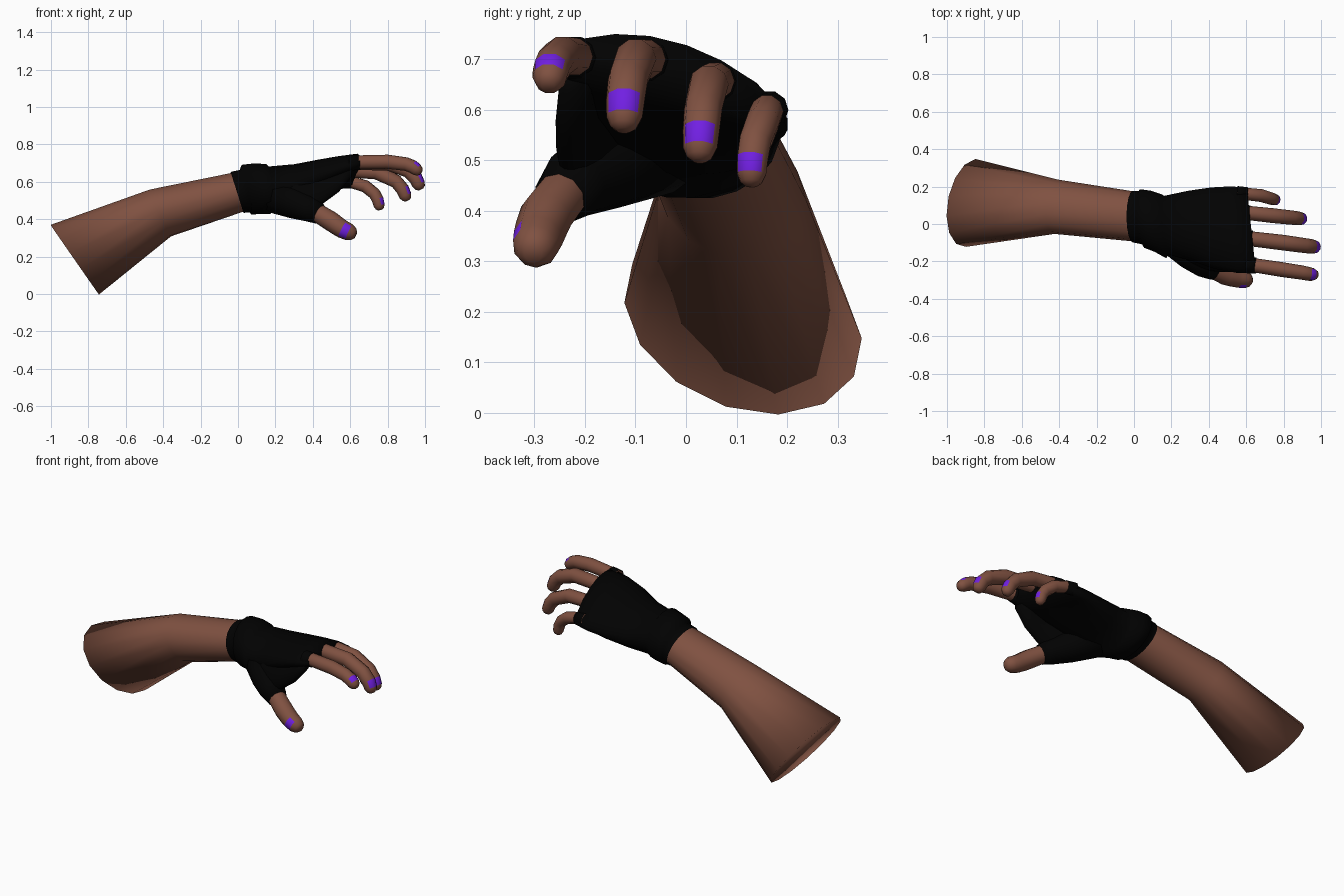
import bpy, bmesh, math
from mathutils import Vector as V


def material(name, rgb):
    m = bpy.data.materials.new(name)
    m.diffuse_color = (*rgb, 1)
    return m


SKIN = material("brown skin", (0.215, 0.083, 0.053))
GLOVE = material("black glove", (0.0005, 0.0005, 0.0005))
NAIL = material("purple nail", (0.165, 0.014, 0.76))


def ring(c, u, v, n, arch=0.0):
    """Ellipse around c; side 0 is centred on +v. Arch lowers the two ends of u."""
    c, u, v = V(c), V(u), V(v)
    pts = []
    for i in range(n):
        a = 2 * math.pi * (i + 0.5) / n
        s = math.sin(a)
        pts.append(c + u * s + v * math.cos(a) - V((0, 0, arch * s * s)))
    return pts


def loft(name, rings, mats, pick=None, cap_start=False, cap_end=True):
    """Skin a row of rings; pick(segment, side) returns a material index."""
    bm = bmesh.new()
    rows = [[bm.verts.new(p) for p in r] for r in rings]
    n = len(rows[0])
    for s in range(len(rows) - 1):
        for i in range(n):
            j = (i + 1) % n
            f = bm.faces.new((rows[s][i], rows[s][j], rows[s + 1][j], rows[s + 1][i]))
            # side 0 lies between the last and first vertex
            f.material_index = pick(s, (i + 1) % n) if pick else 0
    if cap_start:
        bm.faces.new(rows[0])
    if cap_end:
        bm.faces.new(rows[-1])
    bmesh.ops.recalc_face_normals(bm, faces=bm.faces)
    for f in bm.faces:
        f.smooth = True
    me = bpy.data.meshes.new(name)
    bm.to_mesh(me)
    bm.free()
    for m in mats:
        me.materials.append(m)
    ob = bpy.data.objects.new(name, me)
    bpy.context.collection.objects.link(ob)
    return ob


def tube_rings(path, radii, up, n):
    """Round rings following a path, with side 0 facing the up hint."""
    out = []
    for i, p in enumerate(path):
        t = (path[min(i + 1, len(path) - 1)] - path[max(i - 1, 0)]).normalized()
        side = t.cross(V(up)).normalized()
        out.append(ring(p, side * radii[i], side.cross(t) * radii[i], n))
    return out


# Forearm: flared tube with few segments, capped at the elbow end
loft("forearm", [
    ring((-0.873, 0.113, 0.183), (0.025, 0.235, -0.035), (-0.127, -0.018, 0.183), 14),
    ring((-0.415, 0.092, 0.433), (0.01, 0.145, -0.01), (-0.056, -0.005, 0.126), 14),
    ring((-0.005, 0.041, 0.543), (0, 0.134, 0), (-0.033, 0, 0.106), 14),
    ring((0.06, 0.03, 0.555), (0, 0.125, 0), (-0.02, 0, 0.1), 14),
], [SKIN], cap_start=True, cap_end=False)

# Glove: x, y, z, half width, half thickness, lean, tilt, arch, skew
glove = [
    (-0.005, 0.04, 0.543, 0.139, 0.111, -0.035, 0, 0, 0),
    (0.04, 0.033, 0.550, 0.144, 0.114, -0.03, 0, 0, -0.01),
    (0.046, 0.029, 0.558, 0.158, 0.134, -0.025, 0, 0, -0.012),
    (0.10, 0.015, 0.562, 0.165, 0.137, -0.02, 0, 0, -0.012),
    (0.16, -0.012, 0.561, 0.172, 0.136, -0.01, 0, 0, -0.012),
    (0.172, -0.006, 0.562, 0.158, 0.121, -0.01, 0, 0, -0.012),
    (0.30, -0.01, 0.583, 0.190, 0.110, 0, -0.015, 0.01, -0.01),
    (0.42, -0.022, 0.623, 0.220, 0.090, 0, -0.035, 0.025, -0.01),
    (0.53, -0.03, 0.660, 0.234, 0.070, 0, -0.05, 0.04, -0.018),
    (0.628, -0.035, 0.685, 0.233, 0.054, 0, -0.058, 0.045, -0.025),
]
loft("glove_palm", [ring((x, y, z), (k, w, ti), (le, 0, t), 20, ar)
                    for x, y, z, w, t, le, ti, ar, k in glove], [GLOVE], cap_start=False)

# Glove thumb mound
mound = [(0.2, -0.06, 0.53), (0.31, -0.165, 0.485), (0.38, -0.22, 0.455), (0.43, -0.245, 0.43)]
loft("glove_thumb_mound", tube_rings([V(p) for p in mound], [0.1, 0.085, 0.07, 0.057],
                                     (0, 0, 1), 14), [GLOVE], cap_start=True)

# Web sheet between thumb and index finger: x, y, z, half thickness, half height
web = [(0.2, -0.07, 0.555, 0.085, 0.105), (0.3, -0.145, 0.54, 0.065, 0.115),
       (0.38, -0.19, 0.535, 0.05, 0.10), (0.46, -0.215, 0.56, 0.038, 0.075),
       (0.54, -0.22, 0.605, 0.035, 0.06), (0.61, -0.22, 0.66, 0.03, 0.03)]
loft("glove_thumb_web", [ring((x, y, z), (0, w, 0), (0, 0.25 * h, h), 14)
                         for x, y, z, w, h in web], [GLOVE], cap_start=True)


def finger(name, pts, r, up=(0, 0, 1)):
    """Glove sleeve, bare finger with rounded tip and a nail on its outer side."""
    p = [V(q) for q in pts]
    t = (p[-1] - p[-2]).normalized()
    loft(name + "_sleeve", tube_rings(p[:2], [r * 1.15, r * 1.1], up, 10), [GLOVE])
    path = p + [p[-1] + t * r * 0.5, p[-1] + t * r * 0.75]
    radii = [r * k for k in (1, 1, 1.04, 1, 0.97, 0.9, 0.68, 0.35)]
    loft(name, tube_rings(path, radii, up, 10), [SKIN, NAIL],
         lambda s, i: 1 if s == 4 and i in (9, 0, 1) else 0)


finger("index_finger", [(0.6, -0.215, 0.70), (0.65, -0.222, 0.705), (0.80, -0.245, 0.707),
                        (0.90, -0.260, 0.694), (0.935, -0.267, 0.68),
                        (0.956, -0.27, 0.664)], 0.038)
finger("middle_finger", [(0.58, -0.075, 0.695), (0.632, -0.08, 0.70), (0.80, -0.10, 0.70),
                         (0.91, -0.115, 0.66), (0.95, -0.12, 0.62),
                         (0.966, -0.122, 0.586)], 0.04)
finger("ring_finger", [(0.57, 0.06, 0.65), (0.62, 0.058, 0.657), (0.74, 0.045, 0.65),
                       (0.845, 0.034, 0.602), (0.88, 0.03, 0.560),
                       (0.895, 0.028, 0.525)], 0.038)
finger("little_finger", [(0.55, 0.165, 0.60), (0.607, 0.160, 0.597), (0.68, 0.152, 0.576),
                         (0.73, 0.137, 0.536), (0.747, 0.132, 0.505),
                         (0.755, 0.130, 0.473)], 0.033)
finger("thumb", [(0.38, -0.222, 0.455), (0.435, -0.248, 0.427), (0.495, -0.277, 0.39),
                 (0.535, -0.288, 0.362), (0.56, -0.293, 0.346),
                 (0.595, -0.298, 0.330)], 0.051, (0, -1, -0.1))
